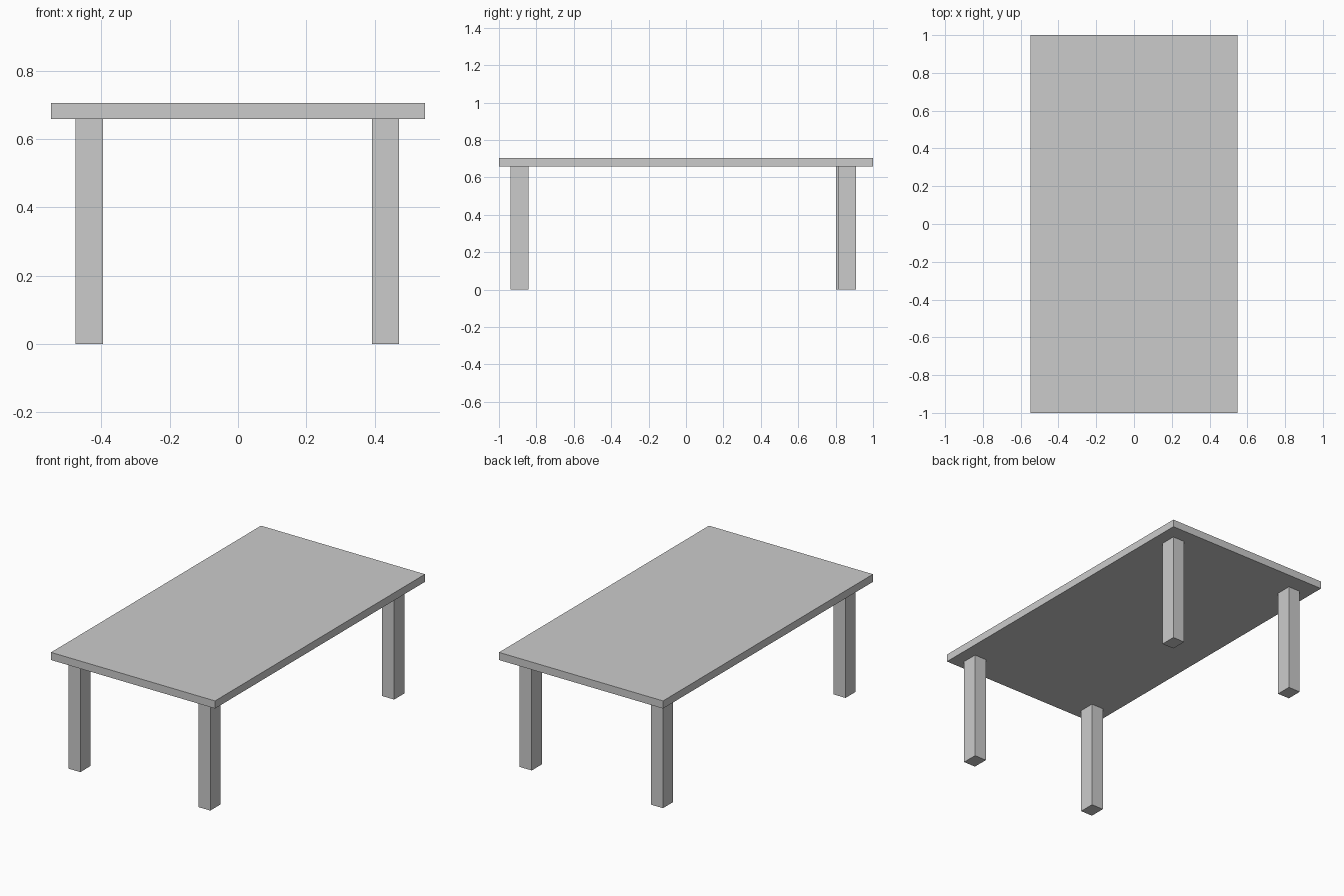
import bpy

if "Cube" in bpy.data.objects:
    bpy.data.objects.remove(bpy.data.objects["Cube"])


def box(name, x0, x1, y0, y1, z0, z1):
    bpy.ops.mesh.primitive_cube_add(size=1, location=((x0 + x1) / 2, (y0 + y1) / 2, (z0 + z1) / 2))
    ob = bpy.context.object
    ob.name = name
    ob.scale = (x1 - x0, y1 - y0, z1 - z0)
    bpy.ops.object.transform_apply(location=False, rotation=False, scale=True)
    return ob


# Table top
TOP, UNDER = 0.705, 0.659
box("table_top", -0.547, 0.547, -1, 1, UNDER, TOP)

# Four legs, slightly uneven in placement: left edge, front edge
LEG_X, LEG_Y = 0.08, 0.096
legs = {
    "front_left_leg": (-0.475, -0.938),
    "front_right_leg": (0.392, -0.938),
    "back_left_leg": (-0.475, 0.802),
    "back_right_leg": (0.392, 0.814),
}
for name, (x, y) in legs.items():
    box(name, x, x + LEG_X, y, y + LEG_Y, 0, UNDER)
